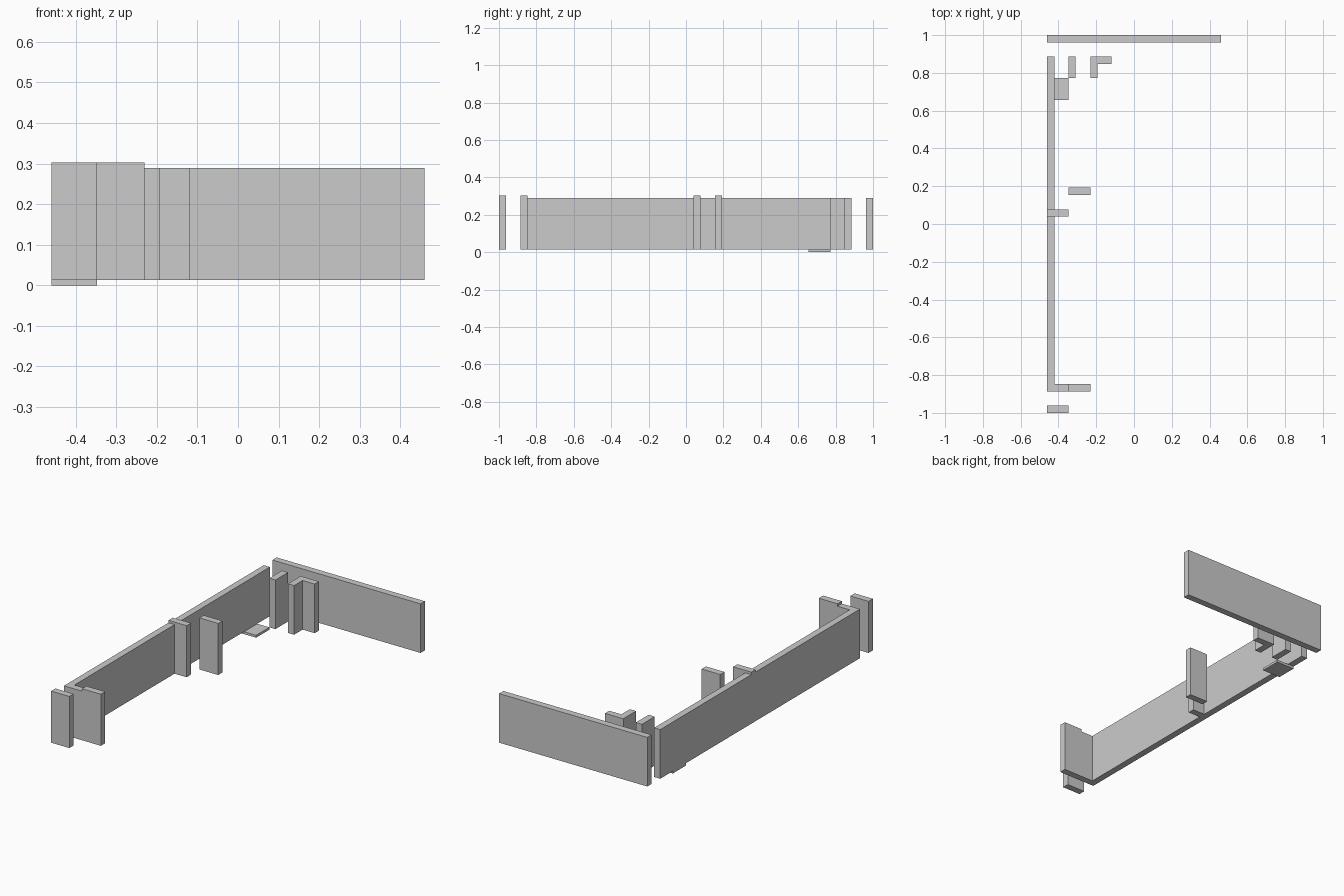
import bpy, bmesh

if "Cube" in bpy.data.objects:
    bpy.data.objects.remove(bpy.data.objects["Cube"])

# Shared levels: underside of the walls, top of walls, top of door panels
BASE, WALL_TOP, DOOR_TOP = 0.0135, 0.289, 0.303
# Plan grid lines in x, and wall thickness
X0, X1, X2, X3 = -0.46, -0.347, -0.231, -0.118
T = 0.038


def extrude_plan(name, outline, z0, z1):
    """Extrude a counter-clockwise plan outline from z0 to z1."""
    bm = bmesh.new()
    face = bm.faces.new([bm.verts.new((x, y, z0)) for x, y in outline])
    top = bmesh.ops.extrude_face_region(bm, geom=[face])["geom"]
    verts = [g for g in top if isinstance(g, bmesh.types.BMVert)]
    bmesh.ops.translate(bm, verts=verts, vec=(0, 0, z1 - z0))
    bmesh.ops.recalc_face_normals(bm, faces=bm.faces)
    mesh = bpy.data.meshes.new(name)
    bm.to_mesh(mesh)
    bm.free()
    obj = bpy.data.objects.new(name, mesh)
    bpy.context.collection.objects.link(obj)
    return obj


def slab(name, x0, x1, y0, y1, z0=BASE, z1=WALL_TOP):
    return extrude_plan(name, [(x0, y0), (x1, y0), (x1, y1), (x0, y1)], z0, z1)


# Back wall
slab("back_wall", X0, -X0, 1 - T, 1)

# Long side wall with a short return at the front
extrude_plan("side_wall", [
    (X0, -0.886), (X1, -0.886), (X1, -0.886 + T),
    (X0 + T, -0.886 + T), (X0 + T, 0.886), (X0, 0.886)], BASE, WALL_TOP)

# Short partition and L-shaped corner wall near the back
slab("partition_wall", X1, X1 + T, 0.773, 0.886)
extrude_plan("corner_wall", [
    (X2, 0.773), (X2 + T, 0.773), (X2 + T, 0.886 - T),
    (X3, 0.886 - T), (X3, 0.886), (X2, 0.886)], BASE, WALL_TOP)

# Door panels, slightly taller than the walls
doors = [("front_door", X0, X1, -1.0), ("entry_door", X1, X2, -0.886),
         ("middle_door", X0, X1, 0.04), ("inner_door", X1, X2, 0.154)]
for name, x0, x1, y in doors:
    slab(name, x0, x1, y, y + T, z1=DOOR_TOP)

# Floor tile below the side wall
slab("floor_tile", X0, X1, 0.656, 0.773, 0, BASE)
